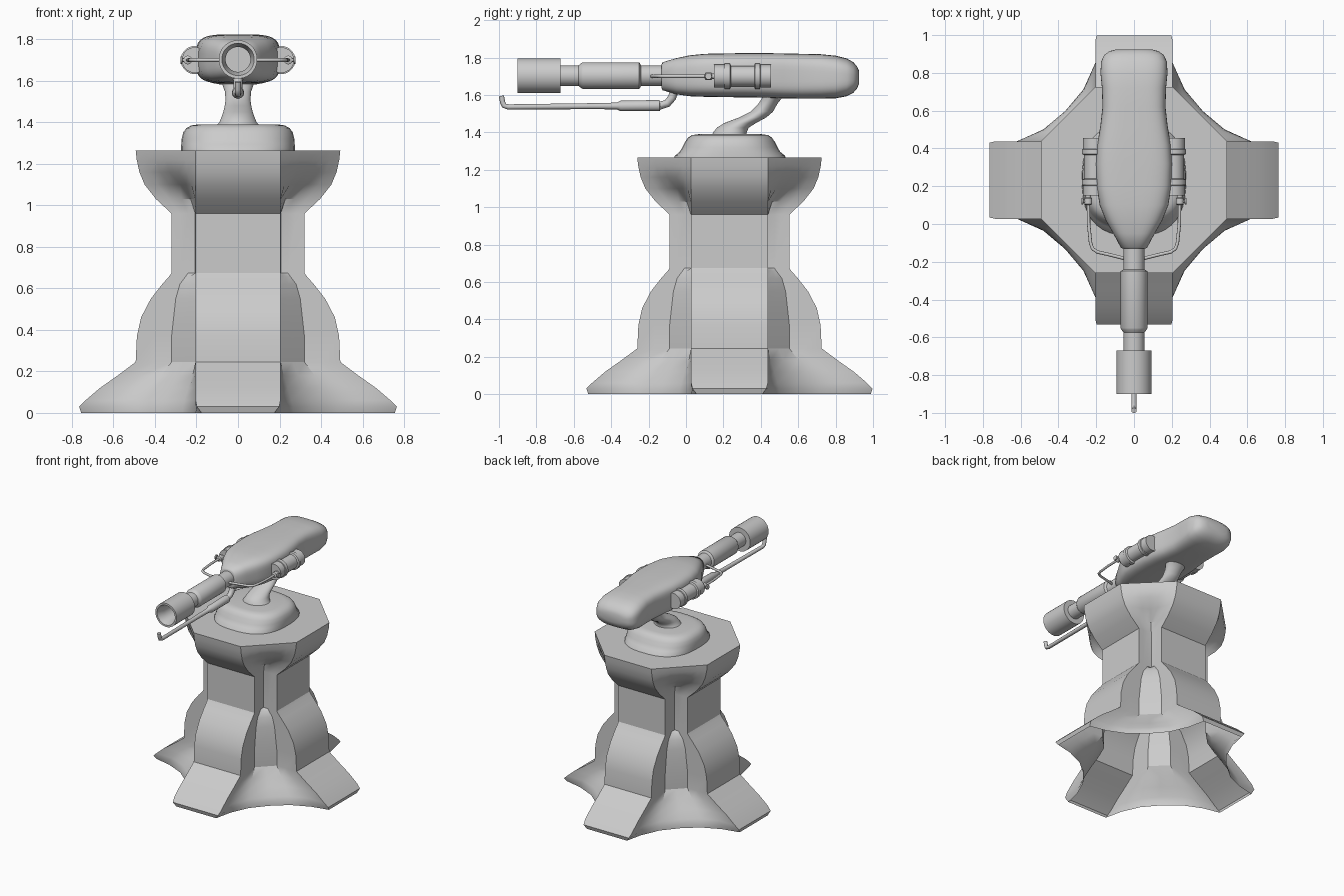
import bpy, bmesh
from math import cos, sin, pi, copysign, radians


def loft(name, rings, cap_start=True, cap_end=True, angle=35):
    """Skin a list of equal-length point rings."""
    bm = bmesh.new()
    rows = [[bm.verts.new(p) for p in ring] for ring in rings]
    for r0, r1 in zip(rows, rows[1:]):
        for i in range(len(r0)):
            j = (i + 1) % len(r0)
            bm.faces.new((r0[i], r0[j], r1[j], r1[i]))
    if cap_start:
        bm.faces.new(rows[0])
    if cap_end:
        bm.faces.new(rows[-1])
    bmesh.ops.recalc_face_normals(bm, faces=bm.faces)
    mesh = bpy.data.meshes.new(name)
    bm.to_mesh(mesh)
    bm.free()
    ob = bpy.data.objects.new(name, mesh)
    bpy.context.collection.objects.link(ob)
    smooth(ob, angle)
    return ob


def smooth(ob, angle=35):
    bpy.ops.object.select_all(action='DESELECT')
    ob.select_set(True)
    bpy.context.view_layer.objects.active = ob
    bpy.ops.object.shade_smooth_by_angle(angle=radians(angle))


def oval(rx, ry, n=2.0, count=40):
    """Superellipse outline; a larger n is squarer."""
    pts = []
    for i in range(count):
        t = 2 * pi * (i + 0.5) / count
        c, s = cos(t), sin(t)
        pts.append((rx * copysign(abs(c) ** (2 / n), c),
                    ry * copysign(abs(s) ** (2 / n), s)))
    return pts


def turned(name, profile, x, z, count=32):
    """Round part along y from (y, radius) points."""
    return loft(name, [[(x + u, y, z + v) for u, v in oval(r, r, 2, count)]
                       for y, r in profile])


def pipe(name, points):
    """Tube through (x, y, z, radius) points."""
    cu = bpy.data.curves.new(name, 'CURVE')
    cu.dimensions = '3D'
    cu.bevel_depth = 1.0
    cu.bevel_resolution = 4
    cu.use_fill_caps = True
    sp = cu.splines.new('POLY')
    sp.points.add(len(points) - 1)
    for p, (x, y, z, r) in zip(sp.points, points):
        p.co = (x, y, z, 1)
        p.radius = r
    ob = bpy.data.objects.new(name, cu)
    bpy.context.collection.objects.link(ob)
    bpy.ops.object.select_all(action='DESELECT')
    ob.select_set(True)
    bpy.context.view_layer.objects.active = ob
    bpy.ops.object.convert(target='MESH')
    smooth(bpy.context.object, 50)


# Pedestal: four-way symmetric section, open underneath
CY, W = 0.2325, 0.205


def cross_ring(z, a, w, b, c, m):
    """One eighth (arm corner, two side points, diagonal point) repeated round."""
    eighth = [(a, w), b, c, (m, m)]
    quarter = eighth + [(y, x) for x, y in eighth[-2::-1]]
    ring = []
    for k in range(4):
        co, si = round(cos(k * pi / 2)), round(sin(k * pi / 2))
        ring += [(x * co - y * si, CY + x * si + y * co, z) for x, y in quarter]
    return ring


levels = [
    (0.00, 0.755, 0.175, (0.62, 0.205), (0.48, 0.268), 0.365),
    (0.03, 0.765, 0.198, (0.62, 0.205), (0.48, 0.265), 0.362),
    (0.06, 0.735, W, (0.60, W), (0.465, 0.258), 0.352),
    (0.12, 0.665, W, (0.54, W), (0.42, 0.24), 0.322),
    (0.18, 0.58, W, (0.47, W), (0.37, 0.22), 0.29),
    (0.245, 0.493, W, (0.40, W), (0.32, W), 0.2625),
    (0.37, 0.487, W, (0.40, W), (0.32, W), 0.2625),
    (0.46, 0.467, W, (0.38, W), (0.31, W), 0.2575),
    (0.55, 0.42, W, (0.36, W), (0.30, W), 0.2525),
    (0.62, 0.365, W, (0.32, W), (0.28, W), 0.242),
    (0.66, 0.33, W, (0.29, W), (0.25, W), 0.228),
    (0.675, 0.32, W, (0.28, W), (0.24, W), 0.206),
    (0.96, 0.32, W, (0.28, W), (0.24, W), 0.206),
    (1.03, 0.395, W, (0.33, 0.207), (0.27, 0.21), 0.228),
    (1.10, 0.45, W, (0.39, 0.225), (0.33, 0.25), 0.28),
    (1.16, 0.475, W, (0.425, 0.245), (0.375, 0.285), 0.33),
    (1.22, 0.488, W, (0.44, 0.252), (0.393, 0.299), 0.346),
    (1.265, 0.493, W, (0.445, 0.253), (0.397, 0.301), 0.349),
]
loft("pedestal", [cross_ring(*lv) for lv in levels], cap_start=False, angle=30)

# Swivel dome on the pedestal
dome = [(1.26, 0.275, 0.30), (1.275, 0.275, 0.295), (1.295, 0.274, 0.27),
        (1.32, 0.272, 0.255), (1.35, 0.265, 0.24), (1.372, 0.25, 0.225),
        (1.385, 0.225, 0.205), (1.39, 0.19, 0.17)]
loft("swivel_dome", [[(u, 0.235 + v, z) for u, v in oval(rx, ry, 2.6)]
                     for z, rx, ry in dome])

# Bent neck: z, half width, y range
neck = [(1.385, 0.105, 0.14, 0.325), (1.40, 0.09, 0.145, 0.325),
        (1.425, 0.08, 0.165, 0.335), (1.45, 0.071, 0.205, 0.375),
        (1.48, 0.064, 0.285, 0.43), (1.51, 0.06, 0.345, 0.465),
        (1.55, 0.064, 0.385, 0.487), (1.58, 0.075, 0.405, 0.51),
        (1.61, 0.09, 0.41, 0.54)]
loft("neck", [[(u, (y0 + y1) / 2 + v, z) for u, v in oval(rx, (y1 - y0) / 2)]
              for z, rx, y0, y1 in neck], angle=60)

# Turret body: y, half width, bottom, top, squareness
body = [(-0.13, 0.062, 1.635, 1.765, 2.5), (-0.125, 0.07, 1.625, 1.775, 2.7),
        (-0.05, 0.11, 1.603, 1.797, 3.2), (0.02, 0.15, 1.593, 1.812, 3.5),
        (0.10, 0.182, 1.59, 1.82, 3.8), (0.20, 0.198, 1.588, 1.822, 4),
        (0.32, 0.202, 1.587, 1.824, 4), (0.42, 0.195, 1.585, 1.824, 4),
        (0.52, 0.178, 1.582, 1.822, 4), (0.62, 0.167, 1.58, 1.82, 3.8),
        (0.72, 0.17, 1.58, 1.818, 3.6), (0.80, 0.178, 1.582, 1.81, 3.4),
        (0.86, 0.174, 1.593, 1.795, 3.2), (0.895, 0.158, 1.612, 1.775, 3),
        (0.915, 0.13, 1.635, 1.752, 2.8), (0.925, 0.09, 1.66, 1.73, 2.5)]
loft("turret_body", [[(u, y, (z0 + z1) / 2 + v)
                      for u, v in oval(rx, (z1 - z0) / 2, n, 48)]
                     for y, rx, z0, z1, n in body], angle=50)

# Stepped barrel with hollow muzzle
turned("barrel", [(-0.08, 0.055), (-0.24, 0.055), (-0.25, 0.072), (-0.55, 0.072),
                  (-0.56, 0.067), (-0.575, 0.055), (-0.67, 0.055), (-0.67, 0.093),
                  (-0.90, 0.093), (-0.90, 0.078), (-0.84, 0.06), (-0.70, 0.06)],
       0, 1.703)

# Pilot pipe under the barrel
pipe("pilot_pipe", [(0, -0.06, 1.63, 0.024), (0, -0.075, 1.585, 0.022),
                    (0, -0.10, 1.555, 0.021), (0, -0.138, 1.543, 0.021),
                    (0, -0.142, 1.543, 0.030), (0, -0.35, 1.541, 0.028),
                    (0, -0.37, 1.541, 0.018), (0, -0.50, 1.54, 0.016),
                    (0, -0.95, 1.536, 0.014), (0, -0.973, 1.543, 0.014),
                    (0, -0.98, 1.56, 0.014), (0, -0.987, 1.595, 0.014)])

# Side canisters, valves and feed pipes on both sides
for side, s in (("left", -1), ("right", 1)):
    turned(side + "_canister",
           [(0.15, 0.05), (0.15, 0.062), (0.205, 0.062), (0.207, 0.068),
            (0.235, 0.068), (0.24, 0.056), (0.365, 0.056), (0.37, 0.068),
            (0.395, 0.068), (0.397, 0.062), (0.455, 0.062)], s * 0.208, 1.70, 24)
    turned(side + "_canister_neck", [(0.10, 0.012), (0.105, 0.021), (0.135, 0.021),
                                     (0.14, 0.015), (0.16, 0.015)], s * 0.242, 1.70, 16)
    pipe(side + "_valve", [(s * 0.242, 0.12, 1.70, 0.009), (s * 0.268, 0.12, 1.70, 0.009),
                           (s * 0.269, 0.12, 1.70, 0.018), (s * 0.278, 0.12, 1.70, 0.018)])
    pipe(side + "_feed_pipe",
         [(s * x, y, 1.70, 0.009) for x, y in
          ((0.242, 0.12), (0.24, 0.0), (0.23, -0.10), (0.22, -0.13),
           (0.195, -0.148), (0.12, -0.165), (0.04, -0.185))])
